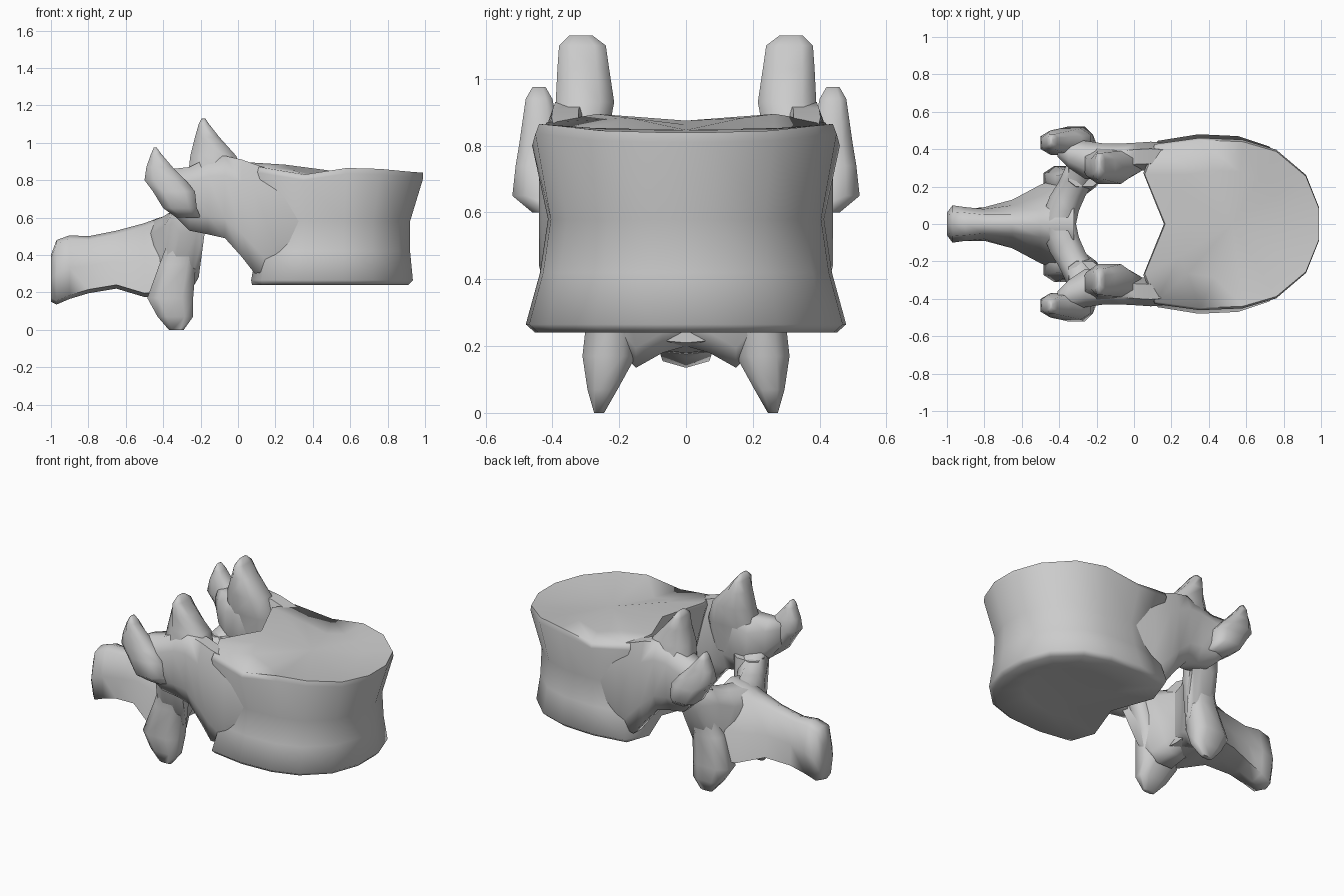
import bpy, bmesh


def loft(name, rings, angle=1.2):
    """Skin a list of equal-length closed rings and cap both ends."""
    bm = bmesh.new()
    vs = [[bm.verts.new(p) for p in r] for r in rings]
    n = len(rings[0])
    for a, b in zip(vs, vs[1:]):
        for i in range(n):
            j = (i + 1) % n
            bm.faces.new((a[i], a[j], b[j], b[i]))
    for r in (vs[0], vs[-1]):
        c = bm.verts.new([sum(v.co[k] for v in r) / n for k in range(3)])
        for i in range(n):
            bm.faces.new((r[i], r[(i + 1) % n], c))
    bmesh.ops.recalc_face_normals(bm, faces=bm.faces)
    me = bpy.data.meshes.new(name)
    bm.to_mesh(me)
    bm.free()
    ob = bpy.data.objects.new(name, me)
    bpy.context.collection.objects.link(ob)
    bpy.ops.object.select_all(action='DESELECT')
    ob.select_set(True)
    bpy.context.view_layer.objects.active = ob
    bpy.ops.object.shade_smooth_by_angle(angle=angle)
    return ob


def pair(name, rings):
    loft("left_" + name, rings)
    loft("right_" + name, [[(x, -y, z) for x, y, z in r] for r in rings])


def octagon(a0, a1, b0, b1, k=0.24):
    da, db = (a1 - a0) * k, (b1 - b0) * k
    return [(a0 + da, b0), (a1 - da, b0), (a1, b0 + db), (a1, b1 - db),
            (a1 - da, b1), (a0 + da, b1), (a0, b1 - db), (a0, b0 + db)]


def upright(z, *box):
    return [(x, y, z) for x, y in octagon(*box)]


def lengthwise(x, *box):
    return [(x, y, z) for y, z in octagon(*box)]


# Vertebral body: half outline (x, y, rim height) mirrored, waisted in the middle
half = [(0.16, 0, 0.875), (0.05, 0.28, 0.895), (0.11, 0.44, 0.87),
        (0.35, 0.475, 0.83), (0.58, 0.465, 0.865), (0.76, 0.41, 0.86),
        (0.92, 0.27, 0.845), (0.99, 0.09, 0.84)]
outline = half + [(x, -y, z) for x, y, z in reversed(half[1:])]


def body_ring(sy, front, top=None, z=0.0, inset=1.0, back=0.0):
    out = []
    for x, y, rim in outline:
        t = (x - 0.05) / 0.94
        px = x + back * (1 - t) - (0.99 - front) * t
        px = 0.55 + (px - 0.55) * inset
        h = rim + top if top is not None else z
        out.append((px, y * sy * inset, h))
    return out


loft("vertebral_body", [
    body_ring(1, 0.92, z=0.255, inset=0.55),
    body_ring(1, 0.93, z=0.24, inset=0.95),
    body_ring(1.01, 0.935, z=0.265, back=0.02),
    body_ring(0.92, 0.92, z=0.42, back=0.05),
    body_ring(0.87, 0.92, z=0.58, back=0.06),
    body_ring(0.97, 0.99, top=-0.03),
    body_ring(0.96, 0.995, top=0.0, inset=0.985),
    body_ring(1, 0.98, top=-0.012, inset=0.6)])

# Pedicles bridging body and arch
pair("pedicle", [
    lengthwise(0.36, 0.30, 0.40, 0.40, 0.78),
    lengthwise(0.20, 0.28, 0.43, 0.32, 0.85),
    lengthwise(0.09, 0.285, 0.44, 0.30, 0.885),
    lengthwise(0.02, 0.285, 0.435, 0.39, 0.91),
    lengthwise(-0.07, 0.27, 0.43, 0.49, 0.93),
    lengthwise(-0.16, 0.24, 0.43, 0.51, 0.92),
    lengthwise(-0.26, 0.24, 0.445, 0.53, 0.87),
    lengthwise(-0.35, 0.30, 0.45, 0.62, 0.86),
    lengthwise(-0.41, 0.36, 0.46, 0.70, 0.84)])

# Superior articular processes
pair("superior_process", [
    upright(0.62, -0.30, 0.02, 0.26, 0.42),
    upright(0.80, -0.27, 0.04, 0.24, 0.42),
    upright(0.93, -0.255, -0.01, 0.215, 0.39),
    upright(1.03, -0.23, -0.10, 0.23, 0.385),
    upright(1.10, -0.21, -0.155, 0.24, 0.38),
    upright(1.13, -0.195, -0.175, 0.28, 0.35)])

# Transverse processes, leaning backward and outward
pair("transverse_process", [
    upright(0.60, -0.33, -0.20, 0.32, 0.46),
    upright(0.65, -0.40, -0.22, 0.35, 0.52),
    upright(0.74, -0.455, -0.23, 0.37, 0.51),
    upright(0.80, -0.50, -0.28, 0.37, 0.50),
    upright(0.87, -0.49, -0.35, 0.385, 0.49),
    upright(0.94, -0.465, -0.41, 0.40, 0.48),
    upright(0.975, -0.45, -0.435, 0.42, 0.46)])

# Laminae closing the back of the canal
lamina = [(0.0, -0.31, 0.60, 0.20, -0.50),
          (0.07, -0.295, 0.61, 0.18, -0.48),
          (0.15, -0.26, 0.62, 0.135, -0.45),
          (0.23, -0.21, 0.65, 0.22, -0.40),
          (0.34, -0.17, 0.72, 0.52, -0.35)]
pair("lamina", [
    [(xf, y, zt - 0.06), (xf - 0.05, y, zt), (xb + 0.04, y, zt - 0.02),
     (xb, y, zt - 0.10), (xb, y, zb + 0.05), (xb + 0.04, y, zb),
     (xf - 0.05, y, zb), (xf, y, zb + 0.06)]
    for y, xf, zt, zb, xb in lamina])

# Inferior articular processes
pair("inferior_process", [
    upright(0.64, -0.35, -0.18, 0.20, 0.33),
    upright(0.48, -0.37, -0.20, 0.17, 0.30),
    upright(0.35, -0.42, -0.225, 0.15, 0.29),
    upright(0.17, -0.485, -0.24, 0.15, 0.31),
    upright(0.07, -0.43, -0.24, 0.205, 0.295),
    upright(0.0, -0.37, -0.29, 0.245, 0.275)])

# Spinous process: ridge on top, flaring downward toward the arch
spine = [(-0.32, 0.08, 0.24, 0.22, 0.62, 0.20),
         (-0.42, 0.08, 0.20, 0.24, 0.60, 0.17),
         (-0.50, 0.07, 0.15, 0.21, 0.57, 0.165),
         (-0.65, 0.05, 0.10, 0.13, 0.53, 0.21),
         (-0.80, 0.05, 0.08, 0.09, 0.50, 0.185),
         (-0.90, 0.06, 0.09, 0.08, 0.505, 0.155),
         (-0.97, 0.065, 0.10, 0.07, 0.48, 0.125),
         (-1.00, 0.04, 0.06, 0.04, 0.40, 0.14)]
loft("spinous_process", [
    [(x, s * w, z) for s, w, z in (
        (1, 0, zt), (1, wt, zt - 0.02), (1, wm, (zt + zb) / 2),
        (1, wb, zb + 0.03), (1, 0, zb + 0.01), (-1, wb, zb + 0.03),
        (-1, wm, (zt + zb) / 2), (-1, wt, zt - 0.02))]
    for x, wt, wm, wb, zt, zb in spine])
